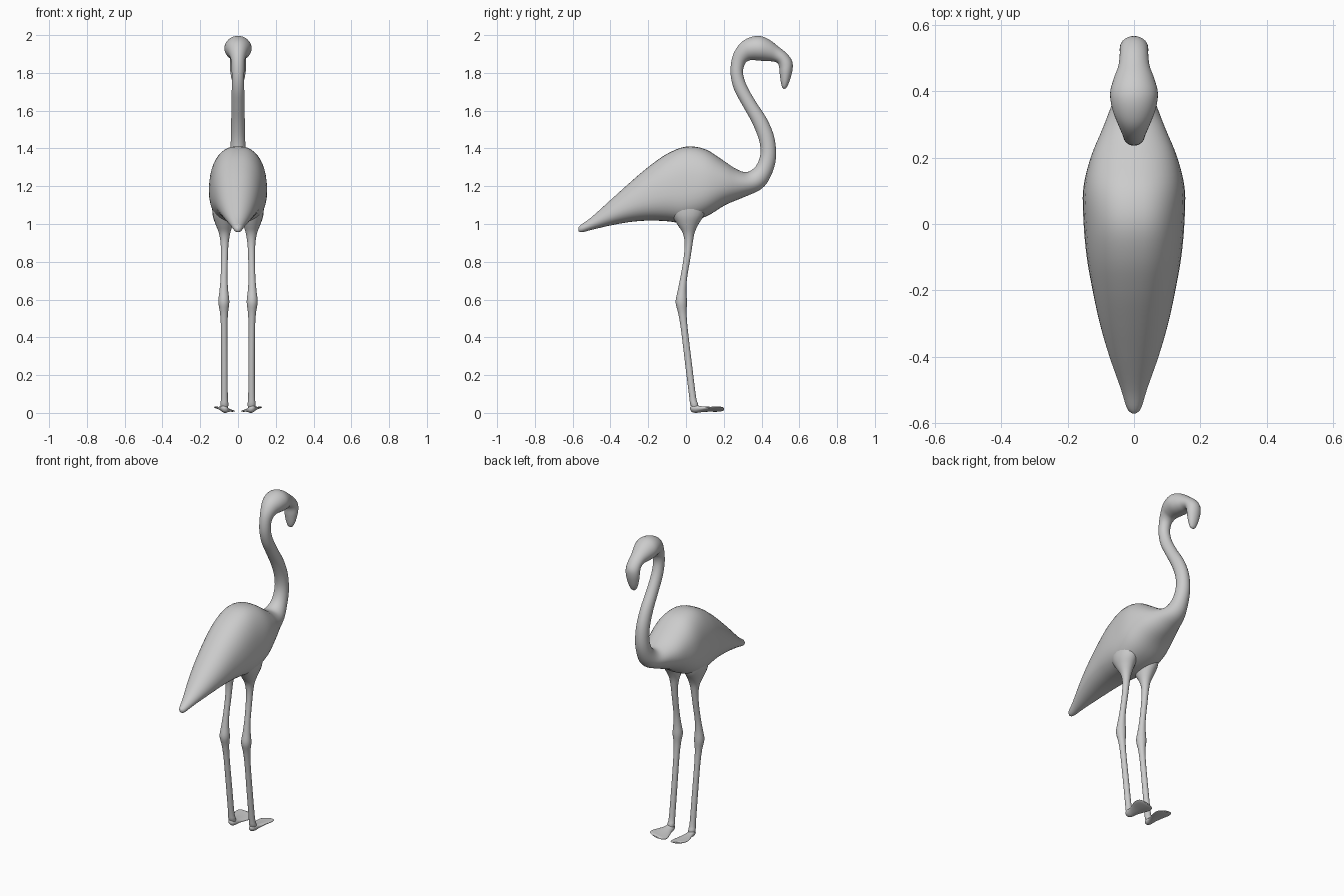
import bpy, bmesh, math
from mathutils import Vector

grey = bpy.data.materials.new("plain grey")
grey.diffuse_color = (0.6, 0.6, 0.6, 1)


def smooth_rows(rows, steps):
    """Catmull-Rom interpolation between cross-section rows."""
    out = []
    for i in range(len(rows) - 1):
        a, b = rows[max(i - 1, 0)], rows[i]
        c, d = rows[i + 1], rows[min(i + 2, len(rows) - 1)]
        for k in range(steps):
            t = k / steps
            out.append([0.5 * (2 * q + (r - p) * t + (2 * p - 5 * q + 4 * r - s) * t * t
                               + (3 * q - p - 3 * r + s) * t ** 3)
                        for p, q, r, s in zip(a, b, c, d)])
    return out + [list(rows[-1])]


def loft(name, rings):
    """Skin a list of closed rings and cap both ends."""
    bm = bmesh.new()
    loops = [[bm.verts.new(p) for p in ring] for ring in rings]
    n = len(loops[0])
    for a, b in zip(loops, loops[1:]):
        for i in range(n):
            j = (i + 1) % n
            bm.faces.new((a[i], a[j], b[j], b[i]))
    bm.faces.new(loops[0])
    bm.faces.new(loops[-1])
    bmesh.ops.recalc_face_normals(bm, faces=bm.faces)
    mesh = bpy.data.meshes.new(name)
    bm.to_mesh(mesh)
    bm.free()
    obj = bpy.data.objects.new(name, mesh)
    bpy.context.collection.objects.link(obj)
    mesh.materials.append(grey)
    mesh.shade_smooth()
    return obj


def ring(centre, u, v, n=28, power=2.0, taper=0.0):
    """Superellipse: u is the half width, v the half height, narrower towards +v."""
    pts = []
    for i in range(n):
        a = 2 * math.pi * i / n
        c, s = math.cos(a), math.sin(a)
        c = math.copysign(abs(c) ** (2 / power), c)
        s = math.copysign(abs(s) ** (2 / power), s)
        pts.append(centre + u * c * (1 - taper * s) + v * s)
    return pts


# Body: upper y, z, lower y, z, half width, squareness, taper
body = [
    (-0.57, 0.985, -0.568, 0.965, 0.008, 2, 0),
    (-0.555, 1.0, -0.55, 0.96, 0.022, 2, 0),
    (-0.50, 1.04, -0.49, 0.975, 0.040, 2, .05),
    (-0.40, 1.13, -0.39, 0.998, 0.075, 2.1, .1),
    (-0.30, 1.22, -0.29, 1.015, 0.103, 2.2, .12),
    (-0.20, 1.305, -0.19, 1.022, 0.124, 2.3, .12),
    (-0.10, 1.375, -0.10, 1.018, 0.140, 2.4, .12),
    (0.00, 1.413, 0.00, 1.010, 0.149, 2.5, .12),
    (0.10, 1.400, 0.11, 1.045, 0.151, 2.4, .1),
    (0.19, 1.345, 0.21, 1.105, 0.130, 2.2, .05),
    (0.26, 1.298, 0.31, 1.147, 0.095, 2, 0),
]
# Neck: same columns
neck = [
    (0.32, 1.278, 0.40, 1.190, 0.065, 2, 0),
    (0.37, 1.310, 0.448, 1.255, 0.048, 2, 0),
    (0.394, 1.375, 0.476, 1.350, 0.041, 2, 0),
    (0.386, 1.450, 0.468, 1.460, 0.038, 2, 0),
    (0.350, 1.540, 0.428, 1.560, 0.036, 2, 0),
    (0.300, 1.630, 0.370, 1.650, 0.034, 2, 0),
    (0.255, 1.715, 0.322, 1.735, 0.033, 2, 0),
    (0.236, 1.800, 0.302, 1.800, 0.033, 2, 0),
    (0.246, 1.890, 0.309, 1.845, 0.036, 2, 0),
]
# Head and hooked bill: same columns
head = [
    (0.285, 1.958, 0.328, 1.867, 0.050, 2, 0),
    (0.335, 1.990, 0.355, 1.871, 0.065, 2, 0),
    (0.390, 1.999, 0.395, 1.868, 0.072, 2, 0),
    (0.440, 1.980, 0.430, 1.866, 0.062, 2, 0),
    (0.490, 1.942, 0.462, 1.864, 0.047, 2, 0),
    (0.535, 1.905, 0.484, 1.856, 0.043, 2, 0),
    (0.562, 1.865, 0.493, 1.835, 0.043, 2, 0),
    (0.564, 1.820, 0.496, 1.800, 0.041, 2, 0),
    (0.550, 1.765, 0.502, 1.755, 0.031, 2, 0),
    (0.536, 1.732, 0.509, 1.728, 0.019, 2, 0),
    (0.526, 1.720, 0.518, 1.719, 0.007, 2, 0),
]
rings = []
for ty, tz, by, bz, w, power, taper in smooth_rows(body + neck + head, 4):
    top, low = Vector((0, ty, tz)), Vector((0, by, bz))
    rings.append(ring((top + low) / 2, Vector((w, 0, 0)), (top - low) / 2, 40, power, taper))
loft("body_neck_and_head", rings)

# Leg: x, y, z, half width, half depth
leg = [
    (0.078, 0.010, 1.12, 0.060, 0.110),
    (0.076, 0.010, 1.05, 0.058, 0.085),
    (0.073, 0.010, 1.00, 0.045, 0.055),
    (0.071, 0.014, 0.955, 0.030, 0.031),
    (0.071, 0.014, 0.90, 0.021, 0.021),
    (0.072, 0.005, 0.82, 0.018, 0.018),
    (0.074, -0.012, 0.72, 0.018, 0.018),
    (0.075, -0.021, 0.65, 0.023, 0.023),
    (0.075, -0.025, 0.59, 0.029, 0.030),
    (0.074, -0.019, 0.53, 0.021, 0.022),
    (0.073, -0.008, 0.44, 0.017, 0.018),
    (0.072, 0.015, 0.25, 0.017, 0.018),
    (0.072, 0.035, 0.09, 0.018, 0.018),
    (0.072, 0.043, 0.05, 0.021, 0.021),
    (0.072, 0.050, 0.024, 0.018, 0.018),
]
# Webbed foot: y, z, half width, half thickness
foot = [
    (0.022, 0.028, 0.006, 0.006),
    (0.030, 0.026, 0.017, 0.016),
    (0.050, 0.024, 0.023, 0.020),
    (0.080, 0.023, 0.029, 0.015),
    (0.120, 0.023, 0.043, 0.010),
    (0.160, 0.023, 0.055, 0.008),
    (0.188, 0.024, 0.048, 0.007),
    (0.200, 0.024, 0.025, 0.004),
]
for side, label in ((1, "right"), (-1, "left")):
    loft(label + "_leg", [ring(Vector((side * x, y, z)), Vector((rx, 0, 0)), Vector((0, ry, 0)), 20)
                          for x, y, z, rx, ry in smooth_rows(leg, 4)])
    # The outer edge of each foot is lifted slightly
    loft(label + "_foot", [ring(Vector((side * 0.072, y, z)), Vector((side * w, 0, w * 0.2)),
                                Vector((0, 0, h)), 20)
                           for y, z, w, h in smooth_rows(foot, 4)])

# Rest the feet on the ground
lowest = min(v.co.z for o in bpy.data.objects for v in o.data.vertices)
for o in bpy.data.objects:
    for v in o.data.vertices:
        v.co.z -= lowest
